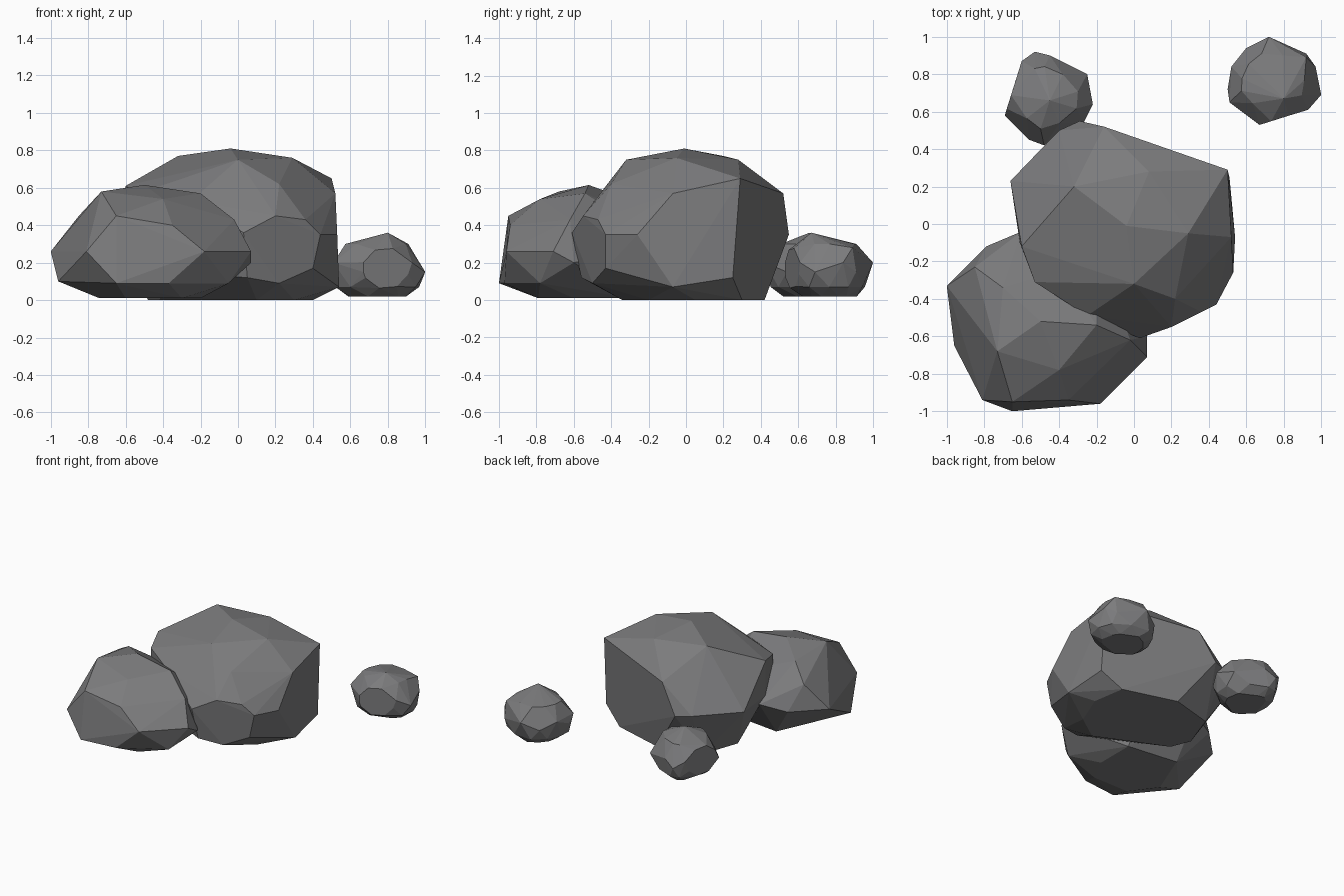
import bpy, bmesh
from math import radians, pi, sin, cos
from mathutils import Vector

cube = bpy.data.objects.get("Cube")
if cube:
    bpy.data.objects.remove(cube, do_unlink=True)

# One plain stone colour for every rock
stone = bpy.data.materials.new("dark grey stone")
stone.use_nodes = True
colour = (.2, .2, .205, 1)
stone.diffuse_color = colour
stone.node_tree.nodes["Principled BSDF"].inputs["Base Color"].default_value = colour


def make_rock(name, points):
    """Wrap the corner points in a faceted hull."""
    bm = bmesh.new()
    for point in points:
        bm.verts.new(point)
    hull = bmesh.ops.convex_hull(bm, input=bm.verts[:])
    loose = [v for v in hull["geom_interior"] if isinstance(v, bmesh.types.BMVert)]
    bmesh.ops.delete(bm, geom=loose, context="VERTS")
    # Merge nearly flat neighbours into single broad facets
    bmesh.ops.dissolve_limit(bm, angle_limit=radians(3),
                             verts=bm.verts[:], edges=bm.edges[:])
    bmesh.ops.recalc_face_normals(bm, faces=bm.faces[:])
    mesh = bpy.data.meshes.new(name)
    bm.to_mesh(mesh)
    bm.free()
    mesh.materials.append(stone)
    rock = bpy.data.objects.new(name, mesh)
    bpy.context.collection.objects.link(rock)
    return rock


def at_height(z, *corners):
    """Lift flat corners to one height."""
    return [(x, y, z) for x, y in corners]


def flat_side(centre, normal, radius):
    """Corners of a broad flat facet standing on one side of a stone."""
    outward = Vector(normal).normalized()
    across = outward.cross(Vector((0, 0, 1))).normalized()
    upward = across.cross(outward)
    angles = [i * pi / 4 + .3 for i in range(8)]
    return [Vector(centre) + (across * cos(a) + upward * sin(a) * .85) * radius
            for a in angles]


def pebble_points(outline, *peaks):
    """Stack a zigzag middle, a crown and a base from one outline."""
    middle = sum((Vector(p) for p in outline), Vector((0, 0))) / len(outline)
    points = list(peaks)
    for i, corner in enumerate(outline):
        following = Vector(outline[(i + 1) % len(outline)])
        spoke = Vector(corner) - middle
        between = (Vector(corner) + following) / 2 - middle
        points.append((*corner, .2 if i % 2 else .15))
        points.append((*(middle + between * .7), .3))
        points.append((*(middle + between * .93), .07))
        points.append((*(middle + spoke * .62), .02))
    return points


# Large boulder: base, waist, shoulders and crown
large = at_height(0, (.4, .05), (.36, .3), (-.05, .42), (-.38, .33),
                  (-.48, .05), (-.42, -.1), (.1, -.34), (.3, -.2))
large += [
    (.54, -.07, .07), (.51, .25, .12), (.4, -.43, .17), (.22, -.5, .09),
    (.05, -.56, .12), (-.36, -.38, .15),
    (.53, -.26, .35), (.44, -.43, .35), (.03, -.61, .36), (-.53, -.31, .35),
    (-.61, -.1, .35), (-.66, .23, .36), (-.4, .5, .36), (-.29, .55, .35),
    (.36, -.47, .43), (.2, -.55, .45),
    (.52, -.07, .57), (.5, .29, .65), (-.16, .52, .57), (-.25, -.49, .53),
    (.22, -.4, .62), (-.6, -.12, .61), (-.53, -.31, .57),
    (-.32, .2, .77), (-.04, -.01, .81), (.29, -.05, .76), (.08, .28, .75),
    (0, -.32, .75),
]
make_rock("large_boulder", large)

# Medium boulder leaning against the front of the large one
medium = at_height(.01, (-.74, -.6), (-.6, -.79), (-.3, -.79),
                   (-.2, -.6), (-.2, -.3), (-.6, -.25))
medium += [
    (-.65, -1, .09), (-.37, -.97, .09), (-.96, -.65, .1), (-.05, -.78, .09),
    (-1, -.33, .26), (-.81, -.94, .26), (-.18, -.96, .26), (.07, -.71, .26),
    (.07, -.6, .2), (-.79, -.12, .26), (-.6, -.04, .3), (-.2, -.12, .3),
    (-.65, -.95, .45), (-.35, -.94, .4), (-.02, -.62, .43), (-.85, -.23, .45),
    (-.73, -.68, .58), (-.4, -.78, .54), (-.5, -.52, .615), (-.2, -.54, .57),
    (-.7, -.34, .55), (-.4, -.25, .45),
]
make_rock("medium_boulder", medium)

# Two small stones behind, each with one broad flat side
left_outline = [(.5, .72), (.52, .84), (.6, .94), (.72, 1), (.92, .91),
                (.97, .84), (1, .69), (.93, .61), (.67, .53), (.51, .65)]
make_rock("left_small_stone",
          pebble_points(left_outline, (.8, .67, .36), (.92, .89, .28))
          + flat_side((.79, .567, .17), (.3, -.95, 0), .13))

right_outline = [(-.69, .58), (-.6, .87), (-.53, .92), (-.45, .9), (-.25, .8),
                 (-.22, .64), (-.27, .54), (-.48, .42), (-.56, .45)]
make_rock("right_small_stone", pebble_points(right_outline, (-.45, .66, .36))
          + flat_side((-.645, .725, .17), (-.95, .3, 0), .13))
